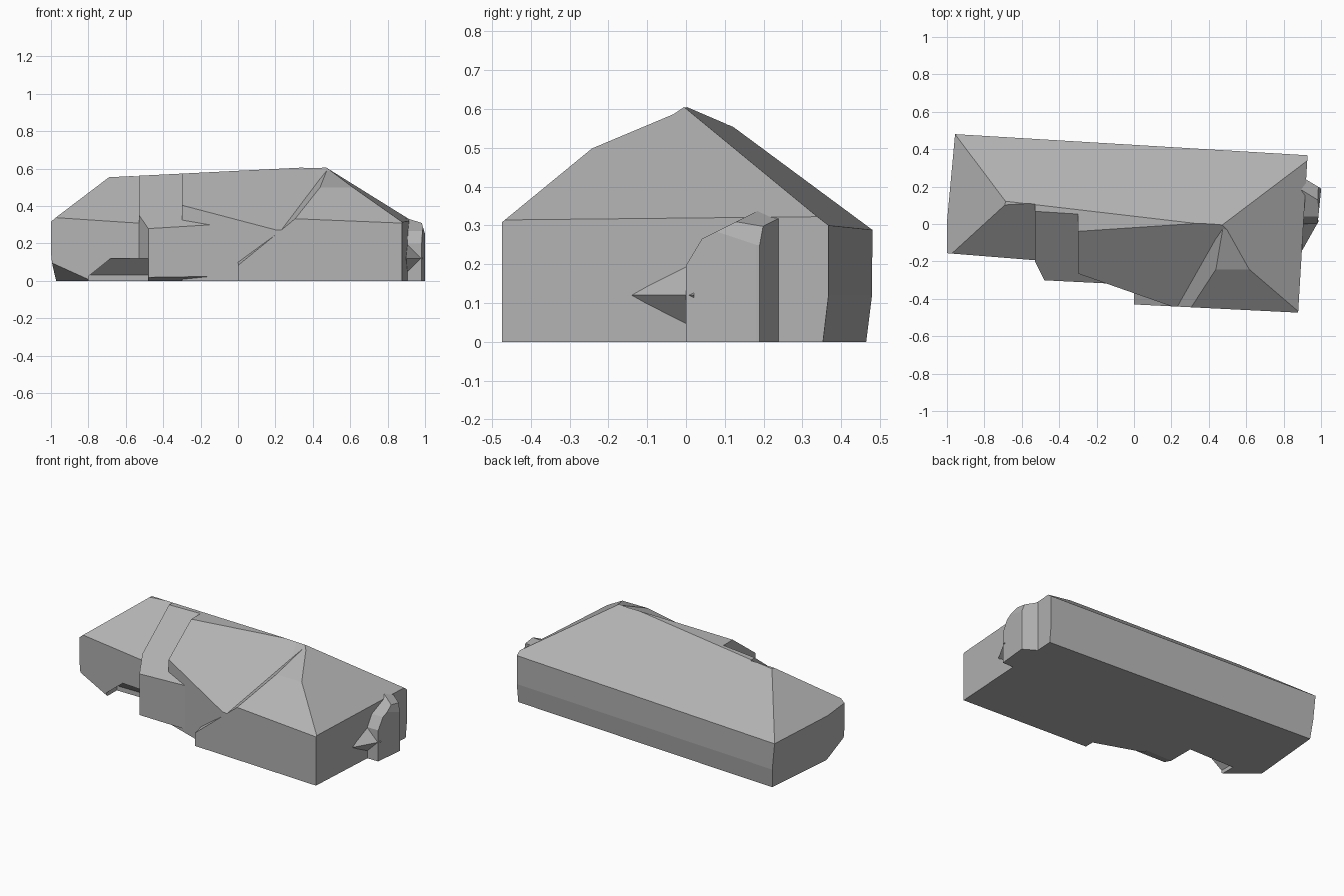
import bpy, bmesh
from math import pi
from mathutils import Vector

if "Cube" in bpy.data.objects:
    bpy.data.objects.remove(bpy.data.objects["Cube"])

stone = bpy.data.materials.new("stone grey")
stone.use_nodes = True
grey = (0.45, 0.45, 0.45, 1)
stone.diffuse_color = grey
stone.node_tree.nodes["Principled BSDF"].inputs["Base Color"].default_value = grey


def block(name, low, high):
    """A plain box of stone between two opposite corners."""
    low, high = Vector(low), Vector(high)
    bpy.ops.mesh.primitive_cube_add(size=1, location=(low + high) / 2)
    part = bpy.context.object
    part.name = name
    part.data.transform(part.matrix_world.inverted())
    part.data.clear_geometry()
    part.location = (0, 0, 0)
    bm = bmesh.new()
    bmesh.ops.create_cube(bm, size=1)
    bmesh.ops.scale(bm, vec=high - low, verts=bm.verts)
    bmesh.ops.translate(bm, vec=(low + high) / 2, verts=bm.verts)
    bm.to_mesh(part.data)
    bm.free()
    part.data.materials.append(stone)
    return part


def chisel(part, at, facing):
    """Split off everything beyond a plane, leaving one flat facet."""
    bm = bmesh.new()
    bm.from_mesh(part.data)
    everything = bm.verts[:] + bm.edges[:] + bm.faces[:]
    cut = bmesh.ops.bisect_plane(bm, geom=everything, plane_co=at,
                                 plane_no=Vector(facing).normalized(), clear_outer=True)
    rim = [e for e in cut["geom_cut"] if isinstance(e, bmesh.types.BMEdge)]
    if rim:
        bmesh.ops.contextual_create(bm, geom=rim)
    bmesh.ops.recalc_face_normals(bm, faces=bm.faces)
    bm.to_mesh(part.data)
    bm.free()


def combine(target, other, operation):
    mod = target.modifiers.new(operation.title(), "BOOLEAN")
    mod.operation, mod.solver, mod.object = operation, "EXACT", other
    bpy.context.view_layer.objects.active = target
    bpy.ops.object.modifier_apply(modifier=mod.name)
    bpy.data.objects.remove(other)


# Narrow rear mass running the whole length
rock = block("rock", low=(-1.1, -0.3, -0.1), high=(1.1, 0.6, 0.7))
chisel(rock, at=(-0.7, -0.18, 0), facing=(-0.08, -1, 0))
chisel(rock, at=(-0.6, 0.11, 0.56), facing=(0, -0.83, 1))
chisel(rock, at=(-0.9, -0.16, 0.05), facing=(-0.5, -0.6, -1))

# Middle step with its undercut foot
middle_step = block("middle_step", low=(-0.53, -0.4, -0.1), high=(1.1, 0.5, 0.7))
chisel(middle_step, at=(-0.48, -0.3, 0), facing=(-1, -0.5, 0))
chisel(middle_step, at=(-0.3, -0.31, 0), facing=(-0.05, -1, 0))
chisel(middle_step, at=(0, 0.03, 0.585), facing=(-0.1, -0.78, 1))
chisel(middle_step, at=(0, -0.24, 0), facing=(0, -0.3, -1))

# Broad front mass, flaring out from the step
front_mass = block("front_mass", low=(-0.3, -0.6, -0.1), high=(1.1, 0.4, 0.7))
chisel(front_mass, at=(0.2, -0.44, 0), facing=(-0.35, -1, 0))
chisel(front_mass, at=(0.2, -0.43, 0.28), facing=(0, -0.75, 1))

# Bulging shoulder above the front mass
shoulder = block("shoulder", low=(0, -0.6, -0.1), high=(1.1, 0.3, 0.7))
chisel(shoulder, at=(0.4, 0, 0.6), facing=(0, -0.42, 1))
chisel(shoulder, at=(0.5, -0.24, 0.5), facing=(0, -0.82, 1))
chisel(shoulder, at=(0.45, -0.2, 0.52), facing=(-0.83, -0.28, 1))

for part in (middle_step, front_mass, shoulder):
    combine(rock, part, "UNION")

# Outer envelope: roof, crest, walls and sloping ends shared by all masses
envelope = block("envelope", low=(-1, -0.48, 0), high=(1, 0.48, 0.61))
chisel(envelope, at=(0.5, 0, 0.6), facing=(0.04, 0.77, 1))
chisel(envelope, at=(0, 0, 0.588), facing=(-0.05, 0, 1))
chisel(envelope, at=(-0.95, 0.48, 0), facing=(0.06, 1, 0))
chisel(envelope, at=(-0.95, 0.48, 0.12), facing=(0.06, 1, -0.12))
chisel(envelope, at=(-1, -0.1, 0.2), facing=(-1, 0.09, -0.1))
chisel(envelope, at=(-1, -0.1, 0.31), facing=(-0.85, 0.1, 1))
chisel(envelope, at=(0.48, 0, 0.6), facing=(0.66, -0.05, 1))
chisel(envelope, at=(0.9, -0.1, 0), facing=(1, -0.06, 0))
chisel(envelope, at=(0.2, -0.44, 0), facing=(-0.05, -1, 0))
combine(rock, envelope, "INTERSECT")

# Rounded knob on the wide end
knob = block("knob", low=(0.8, 0, 0), high=(1, 0.24, 0.35))
chisel(knob, at=(0.9, 0.02, 0.23), facing=(0, -1, 0.6))
chisel(knob, at=(0.9, 0.05, 0.27), facing=(0, -0.5, 1))
chisel(knob, at=(0.98, 0.13, 0.31), facing=(0.4, 0.15, 1))
chisel(knob, at=(1, 0.18, 0.25), facing=(1, 0, 0.3))
chisel(knob, at=(1, 0.18, 0.2), facing=(1, -0.1, 0))
chisel(knob, at=(1, 0.19, 0.2), facing=(0.6, 1, 0))
combine(rock, knob, "UNION")

# Pointed spur beside the knob
bpy.ops.mesh.primitive_cone_add(vertices=4, radius1=0.09, depth=0.16,
                                location=(0.9, -0.06, 0.12), rotation=(pi / 2, 0, 0))
spur = bpy.context.object
spur.name = "spur"
spur.data.materials.append(stone)
combine(rock, spur, "UNION")

# Hollow worn under the narrow end
hollow = block("hollow", low=(-0.8, -0.3, -0.05), high=(-0.48, -0.07, 0.12))
chisel(hollow, at=(-0.68, -0.2, 0.12), facing=(-0.8, 0, 1))
chisel(hollow, at=(-0.6, -0.1, 0.06), facing=(0, 1, 1))
hollow.hide_render = True
combine(rock, hollow, "DIFFERENCE")
